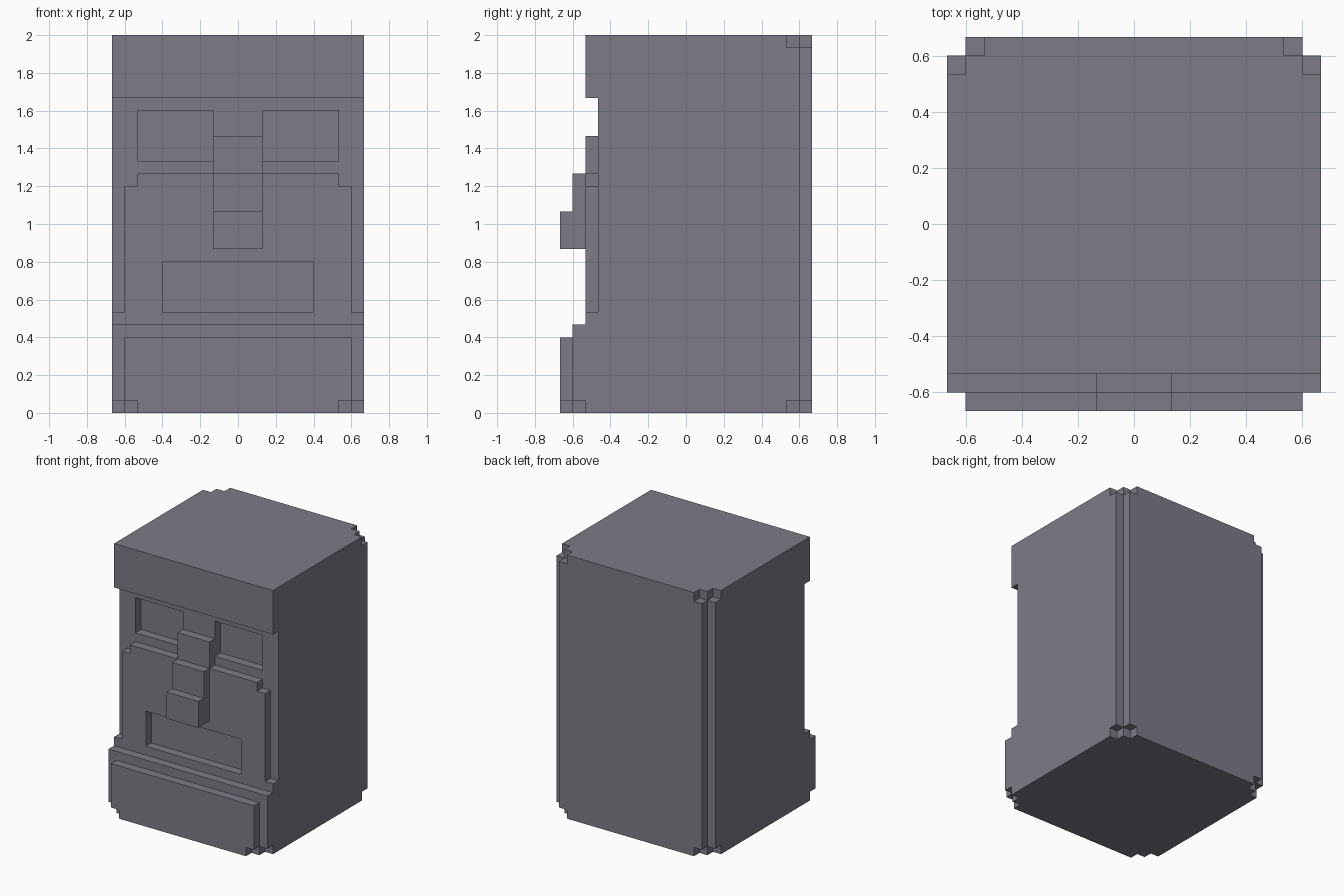
import bpy
import bmesh
from mathutils import Vector
from itertools import product

UNIT = 1 / 15  # edge of one block

cube = bpy.data.objects.get("Cube")
if cube:
    bpy.data.objects.remove(cube, do_unlink=True)

stone = bpy.data.materials.new("grey stone")
stone.use_nodes = True
colour = (0.205, 0.2, 0.245, 1)
stone.diffuse_color = colour
stone.node_tree.nodes["Principled BSDF"].inputs["Base Color"].default_value = colour


def block(x0, x1, y0, y1, z0, z1):
    """Set of unit cells inside a box."""
    return set(product(range(x0, x1), range(y0, y1), range(z0, z1)))


def mirrored(cells):
    """Cells plus their reflection across x = 0."""
    return cells | {(-1 - x, y, z) for x, y, z in cells}


def build(name, cells):
    """Skin the outside of the cells and merge the flat areas."""
    bm = bmesh.new()
    verts = {}

    def vert(p):
        key = tuple(p)
        if key not in verts:
            verts[key] = bm.verts.new(Vector(key) * UNIT)
        return verts[key]

    for cell in cells:
        for axis, side in product(range(3), (0, 1)):
            beside = list(cell)
            beside[axis] += 1 if side else -1
            if tuple(beside) in cells:
                continue
            corners = []
            for a, b in ((0, 0), (1, 0), (1, 1), (0, 1)):
                p = list(cell)
                p[axis] += side
                p[(axis + 1) % 3] += a
                p[(axis + 2) % 3] += b
                corners.append(vert(p))
            bm.faces.new(corners if side else corners[::-1])

    # Keep a cut line through eyes and mouth so no face encloses a hole
    def on_cut(edge):
        return all(abs(abs(v.co.x) - 5 * UNIT) < 0.001 and v.co.y < -5.5 * UNIT
                   for v in edge.verts)

    edges = [e for e in bm.edges if not on_cut(e)]
    bmesh.ops.dissolve_limit(bm, angle_limit=0.01, verts=bm.verts[:], edges=edges)
    mesh = bpy.data.meshes.new(name)
    bm.to_mesh(mesh)
    bm.free()
    mesh.materials.append(stone)
    obj = bpy.data.objects.new(name, mesh)
    bpy.context.collection.objects.link(obj)
    return obj


# Head: main mass, crown, jaw, chin and stepped cheeks
head = block(-10, 10, -7, 10, 0, 30)
head |= block(-10, 10, -8, -7, 25, 30)
head |= block(-10, 10, -9, -7, 0, 7)
head |= block(-9, 9, -10, -9, 0, 6)
head |= block(-10, 10, -8, -7, 7, 8)
head |= block(-9, 9, -8, -7, 8, 18)
head |= block(-8, 8, -8, -7, 18, 19)

# Eye sockets and mouth
head -= mirrored(block(2, 8, -7, -6, 20, 24))
head -= block(-6, 6, -8, -7, 8, 12)

# Worn back edges and chipped corners
chips = block(9, 10, 9, 10, 0, 30)
for z in (0, 29):
    chips |= block(9, 10, 8, 9, z, z + 1) | block(8, 9, 9, 10, z, z + 1)
chips |= block(9, 10, -9, -8, 0, 1) | block(8, 9, -10, -9, 0, 1)
head -= mirrored(chips)
build("stone_head", head)

# Nose: three steps growing outward toward the tip
nose = set()
for step, top in enumerate((22, 19, 16)):
    nose |= block(-2, 2, -8 - step, -7 - step, 13, top)
build("nose", nose)
